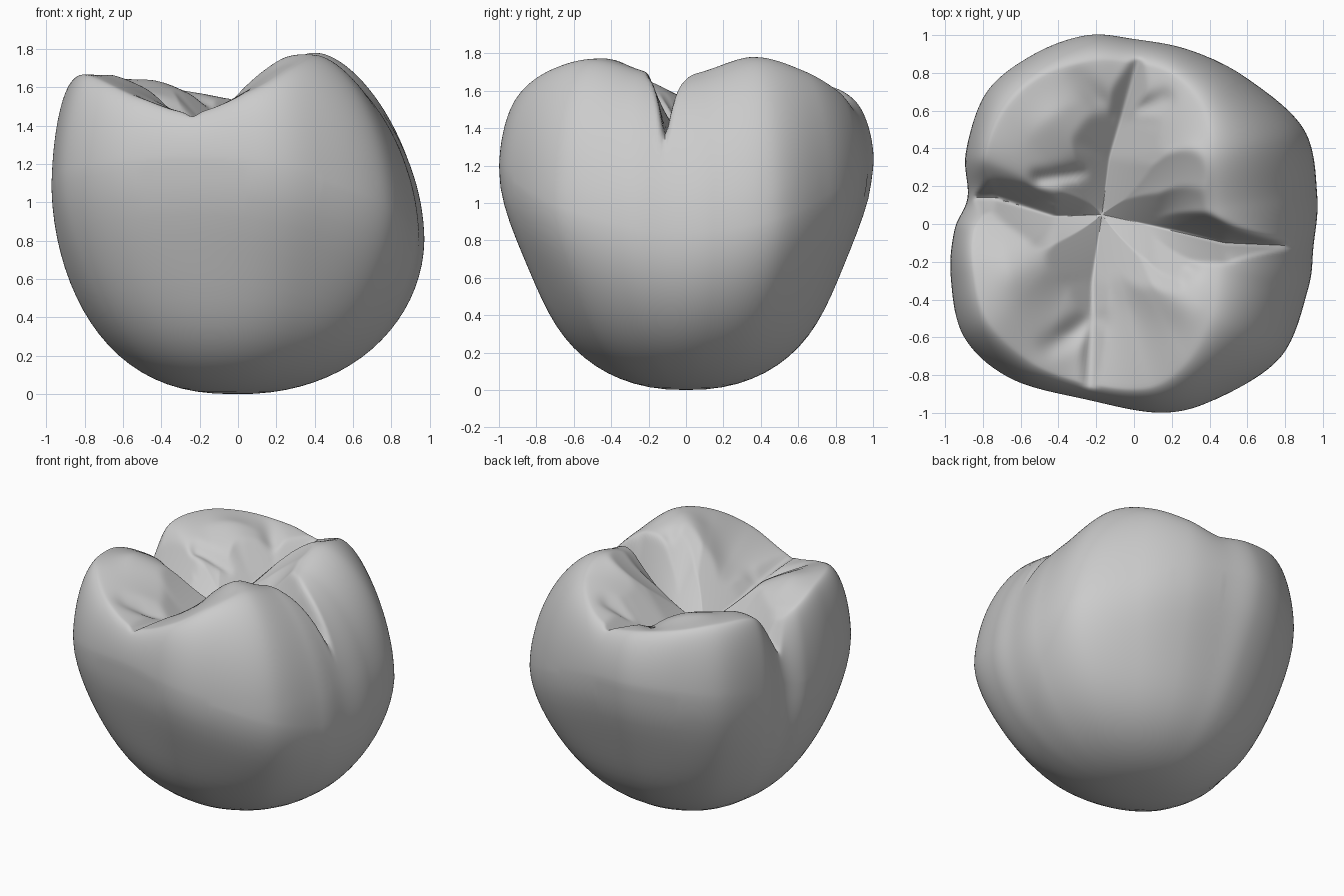
import bpy
import bmesh
import math
from mathutils import Vector

cube = bpy.data.objects.get("Cube")
if cube:
    bpy.data.objects.remove(cube)

SECTORS, LOWER, WALL, TOP = 320, 20, 26, 40
PIT = Vector((-0.17, 0.05, 1.32))

# Outline control points: widest x, y, then crest x, y, z
OUTLINE = [
    (.95, -.12, .48, -.1, 1.66), (.97, .15, .45, .08, 1.7),
    (.9, .5, .42, .37, 1.78), (.6, .77, .36, .62, 1.71),
    (.3, .92, .2, .79, 1.61), (0, .98, .02, .84, 1.54),
    (-.25, 1, -.2, .86, 1.57), (-.53, .9, -.48, .78, 1.62),
    (-.78, .7, -.68, .6, 1.65), (-.89, .38, -.78, .35, 1.62),
    (-.88, .14, -.74, .14, 1.46), (-.95, -.03, -.84, -.03, 1.57),
    (-.97, -.28, -.84, -.25, 1.65), (-.9, -.6, -.76, -.52, 1.66),
    (-.65, -.82, -.52, -.74, 1.55), (-.25, -.93, -.23, -.84, 1.47),
    (.15, -1, .08, -.86, 1.59), (.45, -.92, .28, -.72, 1.71),
    (.78, -.7, .4, -.5, 1.77), (.92, -.35, .45, -.25, 1.71),
]

# Main grooves: x, y, floor height, steepness of the groove walls
GROOVES = [
    [(-.17, .05, 1.29, .8), (.1, -.01, 1.34, 1.2), (.48, -.1, 1.38, 3),
     (.72, -.11, 1.33, 6), (.95, -.12, 1.27, 6)],
    [(-.17, .05, 1.29, .8), (-.42, .04, 1.34, 1.3), (-.74, .14, 1.36, 1.8),
     (-.95, .14, 1.2, 3)],
    [(-.17, .05, 1.29, .8), (-.22, -.3, 1.35, 1), (-.22, -.52, 1.39, 1),
     (-.24, -.9, 1.44, 1)],
    [(-.17, .05, 1.29, .8), (-.13, .35, 1.36, 1), (-.07, .55, 1.4, 1),
     (.03, .9, 1.52, 1)],
]

# Fine creases (negative) and cusp ridges (positive): ends, height, width
DETAILS = [
    ((-.22, -.5), (-.45, -.66), -.05, .06),
    ((-.09, .55), (.16, .67), -.05, .05),
    ((-.12, .58), (-.3, .8), -.04, .06),
    ((-.5, .24), (-.22, .28), -.04, .04),
    ((.02, -.14), (.3, -.24), -.03, .05),
    ((.32, -.45), (.05, -.3), .03, .12),
    ((.32, .32), (.05, .22), .03, .1),
    ((-.3, .45), (-.4, .55), .04, .16),
    ((-.65, -.25), (-.4, -.15), .03, .14),
]


def catmull(values, position):
    """Closed smooth interpolation through rows of values."""
    i = int(position)
    t = position - i
    rows = [values[(i + k) % len(values)] for k in (-1, 0, 1, 2)]
    return [b + .5 * t * (c - a + t * (2 * a - 5 * b + 4 * c - d
            + t * (3 * (b - c) + d - a))) for a, b, c, d in zip(*rows)]


def nearest(point, start, end):
    """Distance from a point to a segment and the position along it."""
    a, b = Vector(start[:2]), Vector(end[:2])
    t = (point - a).dot(b - a) / (b - a).length_squared
    t = min(max(t, 0), 1)
    return (point - a.lerp(b, t)).length, t


def carve(co, inside):
    """Cut the grooves into a surface point and add the fine relief."""
    flat = Vector(co[:2])
    z = co[2]
    for a, b, height, width in DETAILS:
        d, t = nearest(flat, a, b)
        z += inside * height * math.exp(-(d / width) ** 2)
    for path in GROOVES:
        for a, b in zip(path, path[1:]):
            d, t = nearest(flat, a, b)
            floor = a[2] + t * (b[2] - a[2])
            steep = a[3] + t * (b[3] - a[3])
            z = min(z, floor + steep * d)
    return Vector((co[0], co[1], z))


def column(position):
    """Points of one sector from the underside to the central pit."""
    ex, ey, cx, cy, cz = catmull(OUTLINE, position)
    turn = math.atan2(ey, ex)
    cosine, sine = math.cos(turn), math.sin(turn)
    belly = 1.2 - .27 * cosine ** 2 - .13 * cosine
    points = []
    # Tapered underside, rounder in plan towards the bottom
    for i in range(1, LOWER + 1):
        a = math.pi / 2 * i / LOWER
        level = 1 - math.cos(a)
        r = math.sin(a) ** (.87 + .06 * cosine)
        r *= 1 - .06 * (sine * math.sin(math.pi * level)) ** 2
        plan = Vector((.96 * cosine, .97 * sine)).lerp(Vector((ex, ey)), level ** .7)
        points.append(Vector((plan.x * r, plan.y * r, belly * level)))
    # Outer wall curving in to the crest, flatter on the left side
    for i in range(1, WALL + 1):
        a = math.pi / 2 * i / WALL
        r = max(math.cos(a), 0) ** (1.08 + .17 * max(cosine, 0))
        point = Vector((cx + (ex - cx) * r, cy + (ey - cy) * r,
                        belly + (cz - belly) * math.sin(a) ** 1.08))
        points.append(carve(point, 0))
    # Chewing surface sloping down to the pit
    for i in range(1, TOP):
        t = 1 - i / TOP
        rise = 1 - (1 - t) ** 1.75
        point = Vector((PIT.x + (cx - PIT.x) * t, PIT.y + (cy - PIT.y) * t,
                        PIT.z + (cz - PIT.z) * rise))
        points.append(carve(point, min(1, 3 * t, 4 * (1 - t))))
    return points


# Crown surface
bm = bmesh.new()
columns = [[bm.verts.new(p) for p in column(s * len(OUTLINE) / SECTORS)]
           for s in range(SECTORS)]
bottom = bm.verts.new((0, 0, 0))
pit = bm.verts.new(carve(PIT, 0))
for s, here in enumerate(columns):
    beside = columns[(s + 1) % SECTORS]
    bm.faces.new((bottom, beside[0], here[0]))
    bm.faces.new((pit, here[-1], beside[-1]))
    for k in range(len(here) - 1):
        bm.faces.new((here[k], beside[k], beside[k + 1], here[k + 1]))
bmesh.ops.recalc_face_normals(bm, faces=bm.faces)

# Soften the carved edges
soft = [v for v in bm.verts if v.co.z > 1.1]
for step in range(3):
    bmesh.ops.smooth_vert(bm, verts=soft, factor=.5, use_axis_x=True,
                          use_axis_y=True, use_axis_z=True)

mesh = bpy.data.meshes.new("tooth_crown")
bm.to_mesh(mesh)
bm.free()
crown = bpy.data.objects.new("tooth_crown", mesh)
bpy.context.collection.objects.link(crown)

# Plain grey enamel
enamel = bpy.data.materials.new("grey_enamel")
enamel.use_nodes = True
grey = (.6, .6, .6, 1)
enamel.diffuse_color = grey
enamel.node_tree.nodes["Principled BSDF"].inputs["Base Color"].default_value = grey
mesh.materials.append(enamel)

bpy.context.view_layer.objects.active = crown
crown.select_set(True)
bpy.ops.object.shade_smooth_by_angle(angle=math.radians(60))
